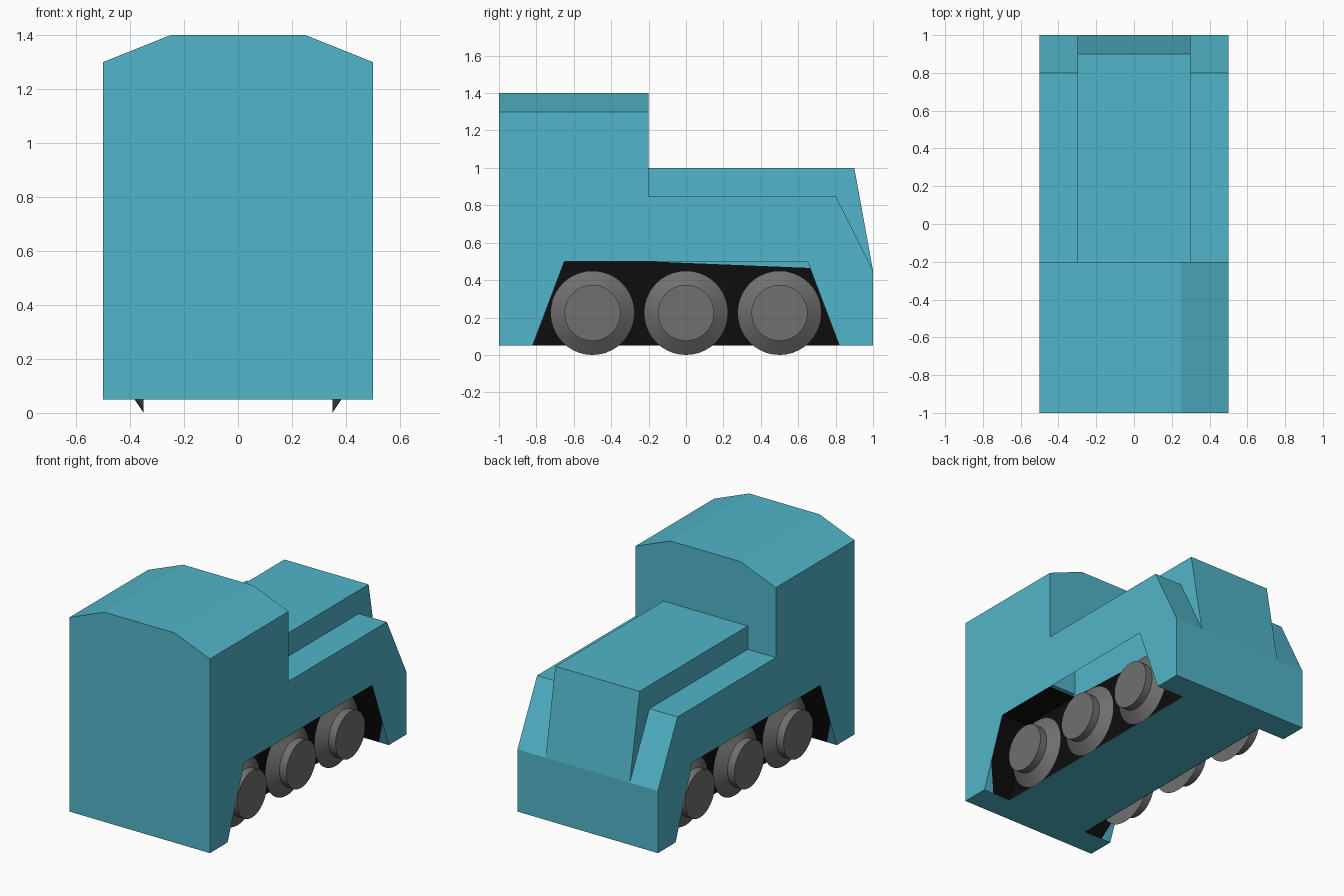
import bpy, bmesh, math

if "Cube" in bpy.data.objects:
    bpy.data.objects.remove(bpy.data.objects["Cube"])


def material(name, rgb):
    m = bpy.data.materials.new(name)
    m.diffuse_color = (*rgb, 1)
    m.use_nodes = True
    m.node_tree.nodes["Principled BSDF"].inputs["Base Color"].default_value = m.diffuse_color
    return m


TEAL = material("teal paint", (0.083, 0.46, 0.584))
BLACK = material("black recess", (0.004, 0.004, 0.004))
GREY = material("grey wheel", (0.16, 0.16, 0.16))


def make_object(name, polys, mats):
    """polys: list of (points, material index)"""
    bm = bmesh.new()
    for pts, mi in polys:
        f = bm.faces.new([bm.verts.new(p) for p in pts])
        f.material_index = mi
    bmesh.ops.remove_doubles(bm, verts=bm.verts, dist=1e-5)
    bmesh.ops.recalc_face_normals(bm, faces=bm.faces)
    me = bpy.data.meshes.new(name)
    bm.to_mesh(me)
    bm.free()
    for m in mats:
        me.materials.append(m)
    ob = bpy.data.objects.new(name, me)
    bpy.context.collection.objects.link(ob)
    return ob


def prism(name, near, far):
    """Closed solid between two matching outlines"""
    n = len(near)
    polys = [(near, 0), (far, 0)]
    for i in range(n):
        j = (i + 1) % n
        polys.append(([near[i], near[j], far[j], far[i]], 0))
    return make_object(name, polys, [TEAL])


# Central hood and chassis
hood = [(-1, .05), (1, .05), (1, .45), (.9, 1), (-.25, 1), (-1, .9)]
prism("hood", [(-.3, y, z) for y, z in hood], [(.3, y, z) for y, z in hood])

# Cab with bevelled roof
cab = [(-.5, .52), (.5, .52), (.5, 1.3), (.25, 1.4), (-.25, 1.4), (-.5, 1.3)]
prism("cab", [(x, -1, z) for x, z in cab], [(x, -.2, z) for x, z in cab])


# Side skirts: hollow shoulders with a black wheel recess
def side_skirt(name, s):
    outer, inner = s * .5, s * .3
    top = [(.82, .05), (1, .05), (1, .45), (.8, .85), (-.2, .85)]
    rear = [(-1, .52), (-1, .05), (-.82, .05)]
    outline = top + [(-.2, .52)] + rear + [(-.65, .5), (.65, .5)]
    polys = [([(outer, y, z) for y, z in outline], 0)]
    for run in (top, rear):
        for a, b in zip(run, run[1:]):
            polys.append(([(outer, *a), (outer, *b), (inner, *b), (inner, *a)], 0))
    # recess ceiling under the cab
    polys.append(([(outer, -.65, .5), (outer, -.2, .5), (inner, -.2, .5), (inner, -.65, .5)], 1))
    # sloping recess ends, with a body-coloured lower corner
    for e in (-1, 1):
        corner = (outer, e * .756, .22)
        foot = (s * .43, e * .82, .05)
        polys.append(([(outer, e * .65, .5), (inner, e * .65, .5), (inner, e * .82, .05), foot, corner], 1))
        polys.append(([corner, foot, (outer, e * .82, .05)], 0))
    # recess back wall
    wall = [(-.82, .05), (.82, .05), (.663, .465), (-.2, .5), (-.65, .5)]
    polys.append(([(s * .302, y, z) for y, z in wall], 1))
    make_object(name, polys, [TEAL, BLACK])


# Flanged wheel turned around the x axis
def wheel(name, s, yc, n=40):
    profile = [(.35, .225), (.40, .15), (.45, .15)]
    rings = [[(s * x, yc + r * math.cos(2 * math.pi * k / n), .225 + r * math.sin(2 * math.pi * k / n))
              for k in range(n)] for x, r in profile]
    polys = [(rings[0], 0), (rings[-1], 0)]
    for a, b in zip(rings, rings[1:]):
        for k in range(n):
            j = (k + 1) % n
            polys.append(([a[k], a[j], b[j], b[k]], 0))
    ob = make_object(name, polys, [GREY])
    bpy.ops.object.select_all(action='DESELECT')
    ob.select_set(True)
    bpy.context.view_layer.objects.active = ob
    bpy.ops.object.shade_smooth_by_angle(angle=math.radians(30))


for side, s in (("right", 1), ("left", -1)):
    side_skirt(side + "_side_skirt", s)
    for pos, y in (("front", -.5), ("middle", 0), ("rear", .5)):
        wheel(f"{side}_{pos}_wheel", s, y)
